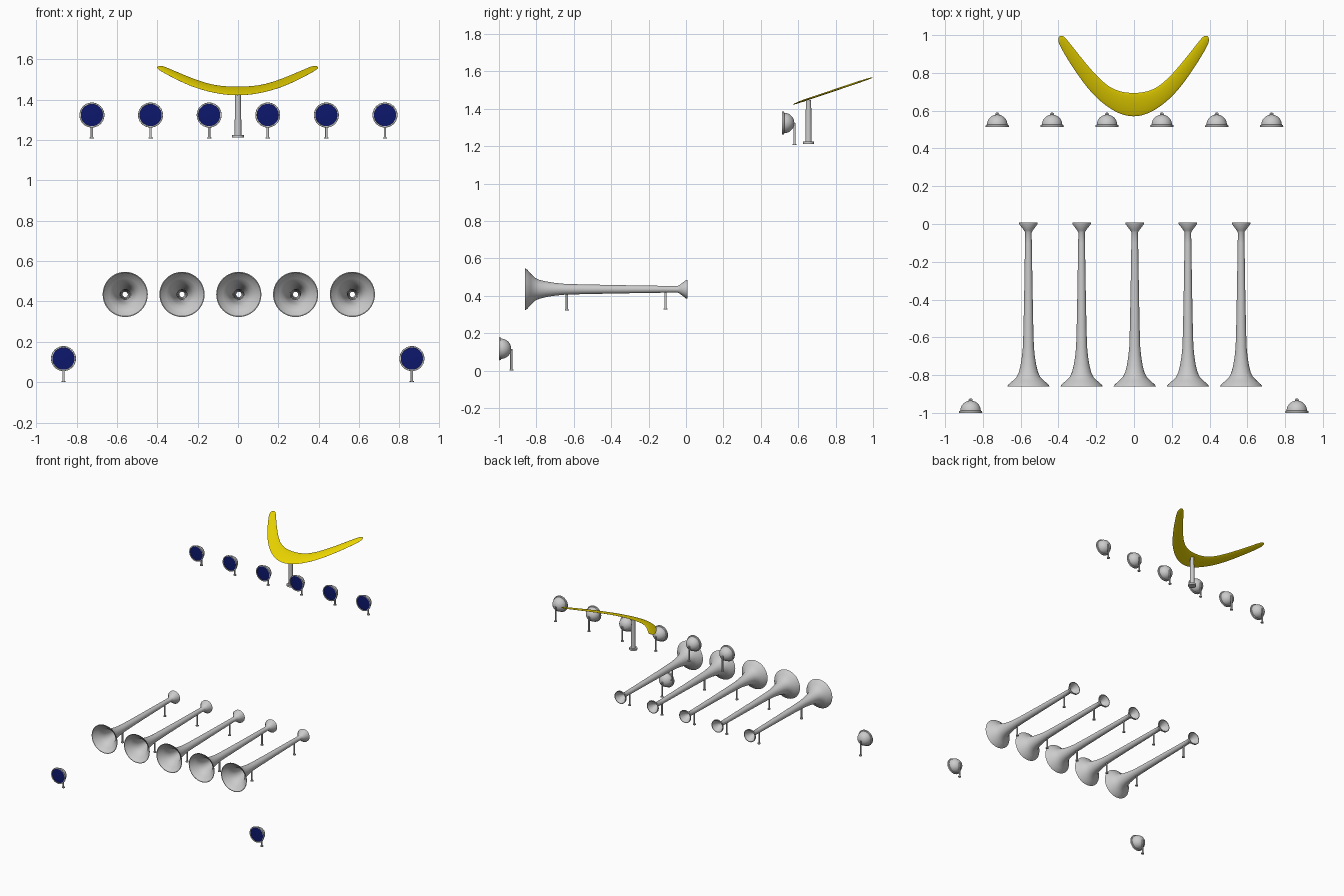
import bpy, bmesh
from math import sin, cos, tau, pi, radians

if "Cube" in bpy.data.objects:
    bpy.data.objects.remove(bpy.data.objects["Cube"])


def material(name, color):
    m = bpy.data.materials.new(name)
    m.diffuse_color = color
    m.use_nodes = True
    m.node_tree.nodes["Principled BSDF"].inputs["Base Color"].default_value = m.diffuse_color
    return m


BLUE = material("blue_glass", (0.004, 0.009, 0.15, 1))
YELLOW = material("yellow", (0.85, 0.68, 0.0, 1))


def finish(bm, name, mat=None, angle=40):
    bmesh.ops.recalc_face_normals(bm, faces=bm.faces)
    me = bpy.data.meshes.new(name)
    bm.to_mesh(me)
    bm.free()
    ob = bpy.data.objects.new(name, me)
    bpy.context.collection.objects.link(ob)
    if mat:
        me.materials.append(mat)
    bpy.ops.object.select_all(action='DESELECT')
    ob.select_set(True)
    bpy.context.view_layer.objects.active = ob
    bpy.ops.object.shade_smooth_by_angle(angle=radians(angle))
    return ob


def revolve(name, profile, center, axis, n=32, loop=False, mat=None):
    """Turn (radius, distance) points around the y or z axis through center."""
    bm = bmesh.new()
    cx, cy, cz = center
    rings = []
    for r, t in profile:
        ring = []
        for i in range(n):
            u, v = r * cos(tau * i / n), r * sin(tau * i / n)
            p = (cx + u, cy + t, cz + v) if axis == 'y' else (cx + u, cy + v, cz + t)
            ring.append(bm.verts.new(p))
        rings.append(ring)
    pairs = list(zip(rings, rings[1:]))
    if loop:
        pairs.append((rings[-1], rings[0]))
    else:
        bm.faces.new(rings[0])
        bm.faces.new(rings[-1])
    for a, b in pairs:
        for i in range(n):
            j = (i + 1) % n
            bm.faces.new((a[i], a[j], b[j], b[i]))
    return finish(bm, name, mat)


def leg(name, x, y, z0, z1, r=0.006, foot=0.011, foot_h=0.006):
    revolve(name, [(foot, 0), (foot, foot_h), (r, foot_h), (r, z1 - z0)],
            (x, y, z0), 'z', 16)


# Round lamps: domed housing, recessed blue lens, thin leg at the back
def lamp(x, y, z):
    dome = [(0.054 * cos(a), 0.012 + 0.053 * sin(a))
            for a in [pi / 2 * k / 9 for k in range(9)]]
    revolve("lamp_housing", [(0.054, 0.004), (0.055, 0), (0.061, 0), (0.062, 0.005),
                             (0.060, 0.010)] + dome + [(0.003, 0.065)], (x, y, z), 'y')
    revolve("lamp_lens", [(0.0545, 0.006), (0.0545, 0.003), (0.04, 0.002), (0.01, 0.001)],
            (x, y, z), 'y', mat=BLUE)
    leg("lamp_leg", x, y + 0.066, z - 0.117, z)


for k in range(6):
    lamp(-0.724 + 0.2905 * k, 0.514, 1.324)
for x in (-0.865, 0.862):
    lamp(x, -1.0, 0.117)

# Trumpet horns, open all the way through, each on two legs
outer = [(0.112, -0.86), (0.104, -0.848), (0.083, -0.83), (0.063, -0.81), (0.051, -0.785),
         (0.042, -0.75), (0.034, -0.70), (0.029, -0.65), (0.026, -0.55), (0.022, -0.35),
         (0.018, -0.10), (0.017, -0.045), (0.024, -0.033), (0.049, 0.0), (0.049, 0.009)]
inner = [(r - 0.004, t) for r, t in outer[::-1]]
for k in range(5):
    x = -0.559 + 0.2815 * k
    revolve("horn", outer + inner, (x, 0, 0.435), 'y', 40, loop=True)
    leg("horn_front_leg", x, -0.637, 0.322, 0.412)
    leg("horn_rear_leg", x, -0.11, 0.327, 0.42)

# Boomerang aerial: lens-shaped sections between outer and inner edge, tilted back
half = [((0, 0.555), (0, 0.702)), ((0.075, 0.572), (0.058, 0.706)),
        ((0.145, 0.615), (0.115, 0.724)), ((0.215, 0.675), (0.168, 0.765)),
        ((0.28, 0.757), (0.23, 0.83)), ((0.345, 0.855), (0.295, 0.91)),
        ((0.397, 0.945), (0.350, 0.978)), ((0.403, 0.972), (0.364, 0.993)),
        ((0.397, 0.992), (0.383, 0.999))]
stations = [((-a[0], a[1]), (-b[0], b[1])) for a, b in half[:0:-1]] + half
bm = bmesh.new()
rings = []
for a, b in stations:
    width = ((a[0] - b[0]) ** 2 + (a[1] - b[1]) ** 2) ** 0.5
    th = min(0.008, width * 0.12)
    ring = []
    for f, h in ((0, 0), (0.2, 0.7), (0.5, 1), (0.8, 0.7), (1, 0), (0.8, -0.4), (0.5, -0.5), (0.2, -0.4)):
        px, py = a[0] + (b[0] - a[0]) * f, a[1] + (b[1] - a[1]) * f
        ring.append(bm.verts.new((px - 0.002, py, 1.417 + (py - 0.555) * 0.338 + th * h)))
    rings.append(ring)
for a, b in zip(rings, rings[1:]):
    for i in range(8):
        bm.faces.new((a[i], a[(i + 1) % 8], b[(i + 1) % 8], b[i]))
bm.faces.new(rings[0])
bm.faces.new(rings[-1])
wing = finish(bm, "boomerang_aerial", YELLOW, 60)
sub = wing.modifiers.new("smooth", 'SUBSURF')
sub.levels = sub.render_levels = 2

# Aerial post with round foot
revolve("aerial_post", [(0.029, 0), (0.029, 0.014), (0.017, 0.014), (0.016, 0.10), (0.014, 0.236)],
        (0, 0.655, 1.212), 'z', 24)
